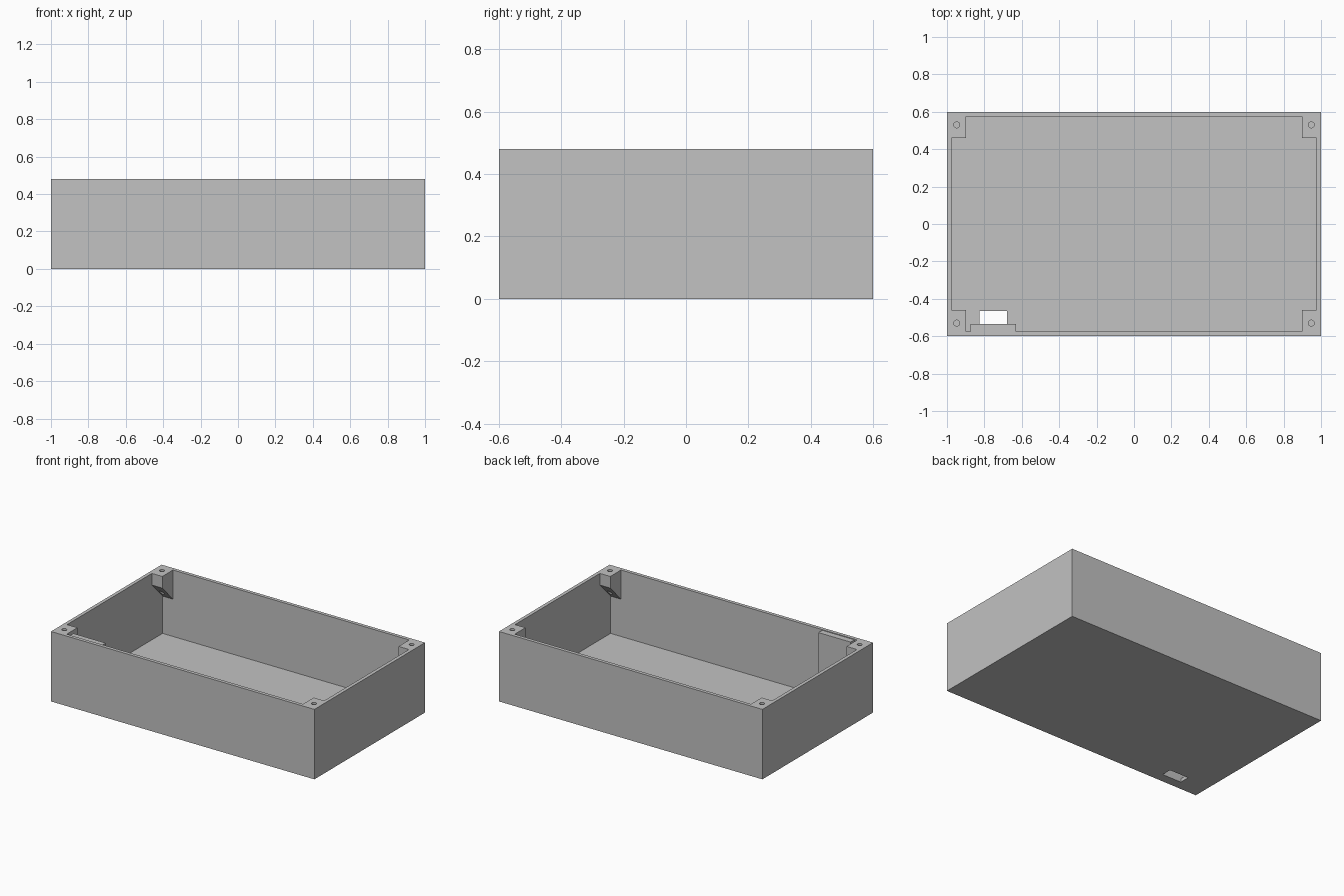
import bpy
import bmesh

if "Cube" in bpy.data.objects:
    bpy.data.objects.remove(bpy.data.objects["Cube"], do_unlink=True)

HX, HY, H = 1.0, 0.6, 0.48      # outer half sizes and height
WALL = 0.024                    # wall and floor thickness
IX, IY = HX - WALL, HY - WALL   # inner half sizes

grey = bpy.data.materials.new("light grey plastic")
grey.use_nodes = True
grey.diffuse_color = (0.54, 0.54, 0.54, 1)
grey.node_tree.nodes["Principled BSDF"].inputs["Base Color"].default_value = (0.54, 0.54, 0.54, 1)


def finish(bm, name):
    bmesh.ops.recalc_face_normals(bm, faces=bm.faces)
    mesh = bpy.data.meshes.new(name)
    bm.to_mesh(mesh)
    bm.free()
    mesh.materials.append(grey)
    obj = bpy.data.objects.new(name, mesh)
    bpy.context.collection.objects.link(obj)
    return obj


def prism(name, profile, axis, start, end):
    """Extrude a flat profile along x (profile in y, z) or z (profile in x, y)."""
    bm = bmesh.new()
    place = (lambda a, b, t: (t, a, b)) if axis == "x" else (lambda a, b, t: (a, b, t))
    face = bm.faces.new([bm.verts.new(place(a, b, start)) for a, b in profile])
    new = bmesh.ops.extrude_face_region(bm, geom=[face])["geom"]
    shift = place(0, 0, end - start)
    bmesh.ops.translate(bm, vec=shift, verts=[v for v in new if isinstance(v, bmesh.types.BMVert)])
    return finish(bm, name)


def box(name, x0, x1, y0, y1, z0, z1):
    return prism(name, [(x0, y0), (x1, y0), (x1, y1), (x0, y1)], "z", z0, z1)


def cylinder(name, x, y, z0, z1, radius):
    bm = bmesh.new()
    bmesh.ops.create_cone(bm, cap_ends=True, segments=24, radius1=radius, radius2=radius, depth=z1 - z0)
    bmesh.ops.translate(bm, vec=(x, y, (z0 + z1) / 2), verts=bm.verts)
    return finish(bm, name)


def cut(obj, cutter):
    mod = obj.modifiers.new("cut", "BOOLEAN")
    mod.operation = "DIFFERENCE"
    mod.solver = "EXACT"
    mod.object = cutter
    bpy.context.view_layer.objects.active = obj
    bpy.ops.object.modifier_apply(modifier=mod.name)
    bpy.data.objects.remove(cutter, do_unlink=True)


# Open tray with a rectangular slot in the floor
shell = box("enclosure_shell", -HX, HX, -HY, HY, 0, H)
cut(shell, box("cavity_cutter", -IX, IX, -IY, IY, WALL, H + 0.1))
cut(shell, box("slot_cutter", -0.825, -0.68, -0.535, -0.465, -0.1, 0.1))

# Screw posts: sloped underside blending into the front and back walls
for sx, side in ((1, "left"), (-1, "right")):
    for sy, end in ((1, "back"), (-1, "front")):
        profile = [(sy * 0.46, H), (sy * IY, H), (sy * IY, 0.28), (sy * 0.46, 0.4)]
        post = prism(f"screw_post_{end}_{side}", profile, "x", sx * 0.897, sx * IX)
        cut(post, cylinder("screw_hole_cutter", sx * 0.948, sy * 0.53, 0.2, H + 0.1, 0.016))

# Raised pad on the inside of the front wall, beside the slot
box("inner_wall_pad", -0.875, -0.63, -IY, -0.535, WALL, 0.475)
